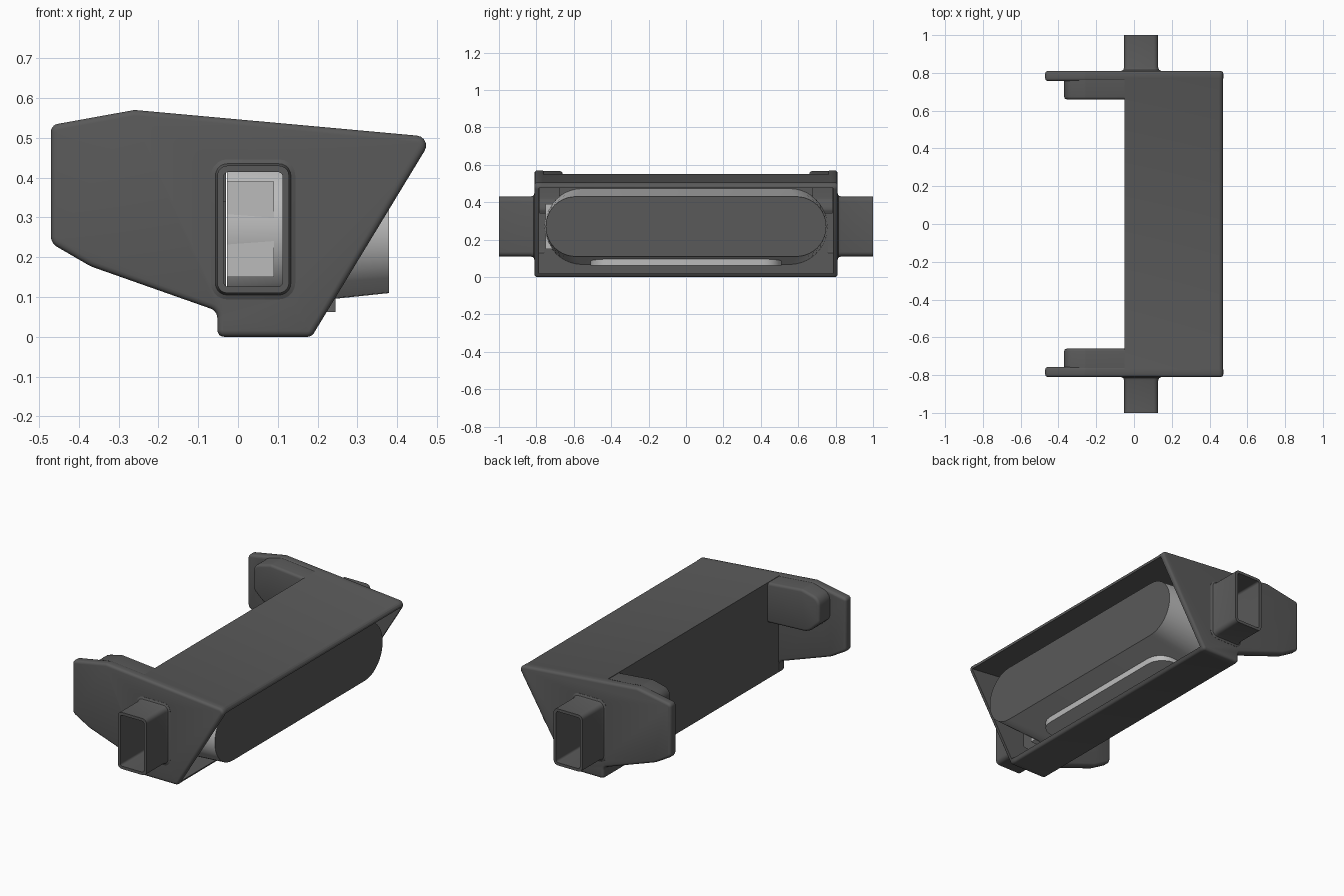
import bpy, bmesh
from math import sin, cos, pi, tan
from mathutils import Vector

if "Cube" in bpy.data.objects:
    bpy.data.objects.remove(bpy.data.objects["Cube"])


def rounded(pts, n=5):
    """Outline from (u, v, radius) corners."""
    out = []
    for i, (u, v, r) in enumerate(pts):
        p = Vector((u, v))
        if r <= 0:
            out.append(p)
            continue
        a = (Vector(pts[i - 1][:2]) - p).normalized()
        b = (Vector(pts[(i + 1) % len(pts)][:2]) - p).normalized()
        half = a.angle(b) / 2
        d = r / tan(half)
        c = p + (a + b).normalized() * (r / sin(half))
        s, e = p + a * d - c, p + b * d - c
        ang = s.angle_signed(e)
        for k in range(n + 1):
            t = -ang * k / n
            out.append(c + Vector((s.x * cos(t) - s.y * sin(t), s.x * sin(t) + s.y * cos(t))))
    return out


def to_object(name, bm):
    bmesh.ops.recalc_face_normals(bm, faces=bm.faces)
    me = bpy.data.meshes.new(name)
    bm.to_mesh(me)
    bm.free()
    ob = bpy.data.objects.new(name, me)
    bpy.context.collection.objects.link(ob)
    return ob


def loft(name, rings, bevel=0.0):
    """Skin equal-length rings of 3D points and cap both ends."""
    bm = bmesh.new()
    vs = [[bm.verts.new(p) for p in ring] for ring in rings]
    n = len(vs[0])
    for a, b in zip(vs, vs[1:]):
        for i in range(n):
            bm.faces.new((a[i], a[(i + 1) % n], b[(i + 1) % n], b[i]))
    caps = [bm.faces.new(vs[0]), bm.faces.new(vs[-1])]
    if bevel:
        bmesh.ops.recalc_face_normals(bm, faces=bm.faces)
        edges = list({e for f in caps for e in f.edges})
        bmesh.ops.bevel(bm, geom=edges, offset=bevel, segments=3, profile=0.5, affect='EDGES')
    return to_object(name, bm)


def prism(name, pts, y0, y1, bevel=0.0):
    o = rounded(pts)
    return loft(name, [[(p.x, y, p.y) for p in o] for y in (y0, y1)], bevel)


def rect(x0, x1, z0, z1, r=0.0):
    return [(x0, z0, r), (x1, z0, r), (x1, z1, r), (x0, z1, r)]


def boolean(target, other, op):
    m = target.modifiers.new("cut", 'BOOLEAN')
    m.operation, m.solver, m.object = op, 'EXACT', other
    bpy.context.view_layer.objects.active = target
    bpy.ops.object.modifier_apply(modifier=m.name)
    bpy.data.objects.remove(other, do_unlink=True)


def finish(ob, mat):
    ob.data.materials.append(mat)
    bpy.ops.object.select_all(action='DESELECT')
    ob.select_set(True)
    bpy.context.view_layer.objects.active = ob
    bpy.ops.object.shade_smooth_by_angle(angle=0.6)


def material(name, g):
    m = bpy.data.materials.new(name)
    m.diffuse_color = (g, g, g, 1)
    m.use_nodes = True
    m.node_tree.nodes["Principled BSDF"].inputs["Base Color"].default_value = m.diffuse_color
    return m


dark, light = material("dark_grey", 0.1), material("light_grey", 0.5)

# Housing: central trough body
housing = prism("housing", [(-0.049, 0.001, 0.01), (0.184, 0.001, 0.015), (0.489, 0.501, 0.025),
                            (-0.049, 0.55, 0)], -0.795, 0.795)

cheek = [(-0.47, 0.235, 0.03), (-0.37, 0.177, 0.1), (-0.052, 0.065, 0.025), (-0.052, 0, 0.018),
         (0.185, 0, 0.02), (0.49, 0.502, 0.025), (-0.26, 0.57, 0.04), (-0.47, 0.532, 0.02)]
boss = [(0.0, 0.32, 0), (-0.30, 0.335, 0.09), (-0.37, 0.40, 0.04), (-0.37, 0.54, 0.05),
        (-0.26, 0.567, 0.03), (0.0, 0.543, 0)]
pocket = [(0.0, 0.34, 0), (-0.295, 0.355, 0.075), (-0.35, 0.41, 0.03), (-0.35, 0.524, 0.04),
          (-0.26, 0.545, 0.03), (0.0, 0.522, 0)]

# Side cheeks, rear bosses and square side ducts
for s in (-1, 1):
    boolean(housing, prism("cheek", cheek, s * 0.757, s * 0.81, 0.014), 'UNION')
    boolean(housing, prism("boss", boss, s * 0.66, s * 0.79, 0.014), 'UNION')
    duct = [rounded(rect(-0.052 - g, 0.128 + g, 0.11 - g, 0.43 + g, 0.025 + g)) for g in (0.016, 0.005, 0)]
    ys = (0.795, 0.811), (0.816,), (0.83, 1.0)
    rings = [[(p.x, s * y, p.y) for p in o] for o, yy in zip(duct, ys) for y in yy]
    boolean(housing, loft("duct", rings), 'UNION')

# Hollow interior, boss pockets and duct openings
boolean(housing, prism("cavity", [(-0.03, 0.02, 0), (0.6, 0.02, 0), (0.6, 0.463, 0), (-0.03, 0.526, 0)],
                       -0.786, 0.786), 'DIFFERENCE')
for s in (-1, 1):
    boolean(housing, prism("pocket", pocket, s * 0.68, s * 0.784), 'DIFFERENCE')
    boolean(housing, prism("opening", rect(-0.036, 0.112, 0.126, 0.414, 0.012), s * 0.76, s * 1.1), 'DIFFERENCE')
finish(housing, dark)


# Lamp: tapered stadium body with a dark front lens
def stadium(x, hy, r, n=20):
    c = hy - r
    return [(x, s * (c + r * cos(a)), 0.27 + s * r * sin(a))
            for s in (1, -1) for a in (-pi / 2 + pi * k / n for k in range(n + 1))]


lamp = loft("lamp_body", [stadium(-0.028, 0.756, 0.203), stadium(0.38, 0.75, 0.16)])
finish(lamp, light)
lamp.data.materials.append(dark)
for f in lamp.data.polygons:
    if f.normal.x > 0.95:
        f.material_index = 1

# Lamp foot with rounded front corners
plan = rounded([(-0.02, -0.51, 0), (0.245, -0.51, 0.1), (0.245, 0.51, 0.1), (-0.02, 0.51, 0)])
finish(loft("lamp_foot", [[(p.x, p.y, z) for p in plan] for z in (0.062, 0.12)]), light)

# Connector block on one end of the lamp
finish(prism("connector", rect(-0.028, 0.09, 0.15, 0.39), -0.752, -0.68), light)
